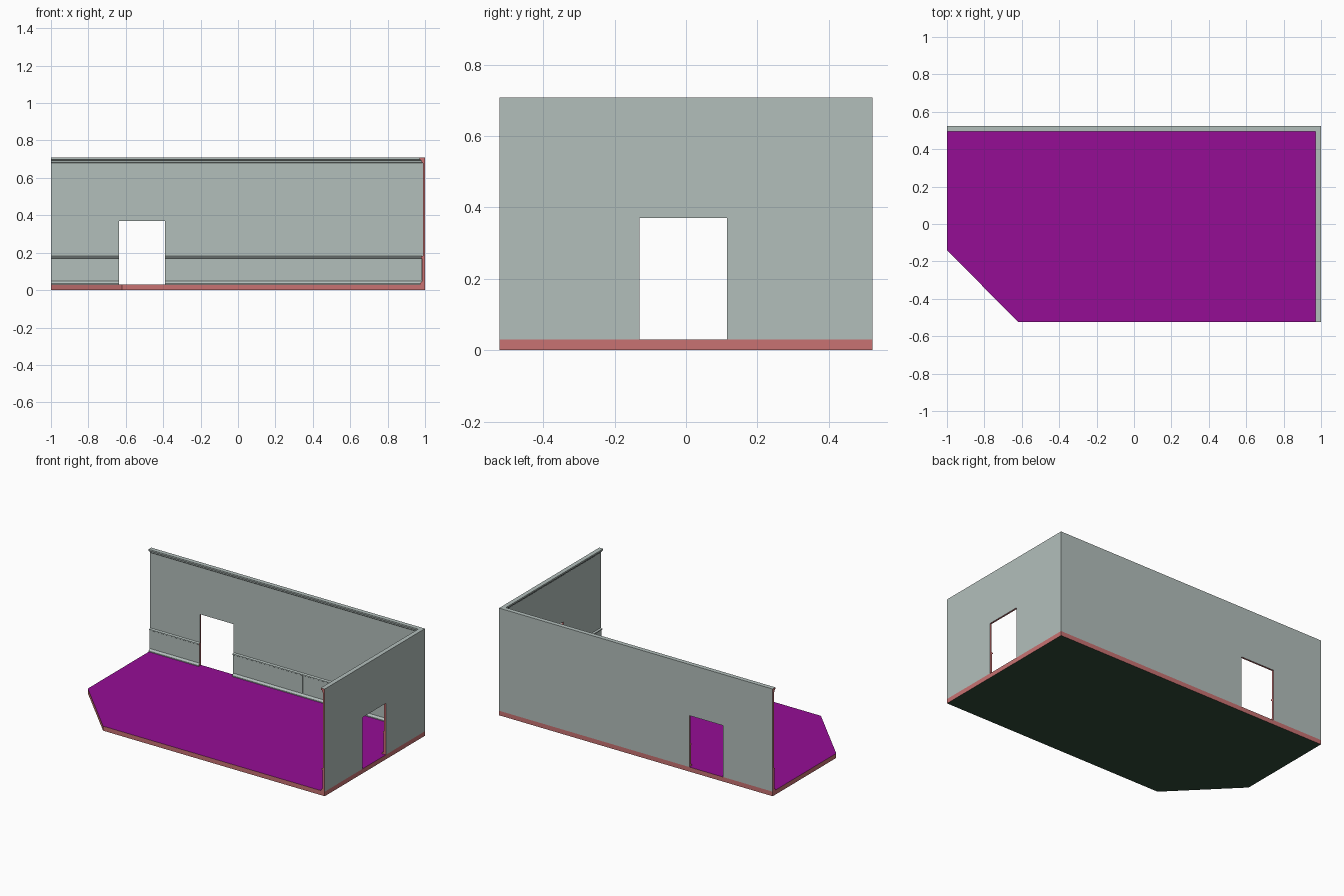
import bpy, bmesh

if "Cube" in bpy.data.objects:
    bpy.data.objects.remove(bpy.data.objects["Cube"])

X, Y, FLOOR, TOP = 1.0, 0.523, 0.03, 0.708


def material(name, rgb):
    m = bpy.data.materials.new(name)
    m.diffuse_color = (*rgb, 1)
    m.use_nodes = True
    m.node_tree.nodes["Principled BSDF"].inputs["Base Color"].default_value = m.diffuse_color
    return m


wall_grey = material("wall_grey", (0.45, 0.52, 0.50))
section_red = material("section_red", (0.58, 0.17, 0.17))
floor_purple = material("floor_purple", (0.30, 0.004, 0.30))
under_green = material("under_green", (0.03, 0.07, 0.04))


def finish(bm, name, mats):
    bmesh.ops.recalc_face_normals(bm, faces=bm.faces)
    me = bpy.data.meshes.new(name)
    bm.to_mesh(me)
    bm.free()
    for m in mats:
        me.materials.append(m)
    ob = bpy.data.objects.new(name, me)
    bpy.context.collection.objects.link(ob)
    return ob


def box(name, lo, hi, mats):
    bm = bmesh.new()
    bmesh.ops.create_cube(bm, size=1)
    for v in bm.verts:
        v.co = [(a + b) / 2 + c * (b - a) for a, b, c in zip(lo, hi, v.co)]
    return finish(bm, name, mats)


# Floor slab with a clipped front-left corner
bm = bmesh.new()
outline = [(-X, Y), (-X, -0.14), (-0.62, -Y), (X, -Y), (X, Y)]
base = bm.faces.new([bm.verts.new((x, y, 0)) for x, y in outline])
ext = bmesh.ops.extrude_face_region(bm, geom=[base], use_keep_orig=True)
for v in ext["geom"]:
    if isinstance(v, bmesh.types.BMVert):
        v.co.z = FLOOR
bm.normal_update()
for f in bm.faces:
    zs = f.calc_center_median().z
    f.material_index = 1 if zs > FLOOR - 1e-4 else 2 if zs < 1e-4 else 0
finish(bm, "floor_slab", [section_red, floor_purple, under_green])

# Wall section: inward depth and height, with skirting, dado panel and cornice
profile = [(0, FLOOR), (0.027, FLOOR), (0.027, 0.036), (0.020, 0.044), (0.016, 0.048),
           (0.016, 0.168), (0.022, 0.172), (0.022, 0.178), (0.012, 0.183),
           (0.012, 0.680), (0.018, 0.686), (0.020, 0.694), (0.029, 0.698),
           (0.029, TOP), (0, TOP)]

# Sweep the section round the L-shaped plan with a mitred corner
bm = bmesh.new()
stations = [lambda d: (-X, Y - d), lambda d: (X - d, Y - d), lambda d: (X - d, -Y)]
rings = [[bm.verts.new((*st(d), z)) for d, z in profile] for st in stations]
n = len(profile)
for a, b in zip(rings, rings[1:]):
    for i in range(n):
        j = (i + 1) % n
        bm.faces.new((a[i], a[j], b[j], b[i]))
bm.faces.new(rings[0])
bm.faces.new(rings[-1])
walls = finish(bm, "walls", [wall_grey, section_red])

# Doorway openings
doors = [((-0.635, 0.40, -0.1), (-0.39, 0.60, 0.37)),
         ((0.90, -0.13, -0.1), (1.10, 0.115, 0.37))]
for lo, hi in doors:
    cutter = box("door_cutter", lo, hi, [])
    cutter.hide_render = True
    mod = walls.modifiers.new("doorway", "BOOLEAN")
    mod.operation, mod.solver, mod.object = "DIFFERENCE", "EXACT", cutter
    bpy.context.view_layer.objects.active = walls
    bpy.ops.object.modifier_apply(modifier=mod.name)
    bpy.data.objects.remove(cutter)

# Colour the cut ends, jambs and lintels
for p in walls.data.polygons:
    c, nrm = p.center, p.normal
    back_cut = abs(nrm.x) > 0.9 and c.x < 0.9
    side_cut = abs(nrm.y) > 0.9 and c.x > 0.95 and c.y < 0.45
    lintel = nrm.z < -0.9 and abs(c.z - 0.37) < 0.01
    p.material_index = int(back_cut or side_cut or lintel)

# Upright strips between the dado panels
for x in (-0.935, -0.255, 0.115, 0.45, 0.78):
    box("back_panel_strip", (x - 0.004, Y - 0.019, 0.055),
        (x + 0.004, Y - 0.010, 0.168), [wall_grey])
for y in (-0.33, 0.33):
    box("side_panel_strip", (X - 0.019, y - 0.004, 0.055),
        (X - 0.010, y + 0.004, 0.168), [wall_grey])
